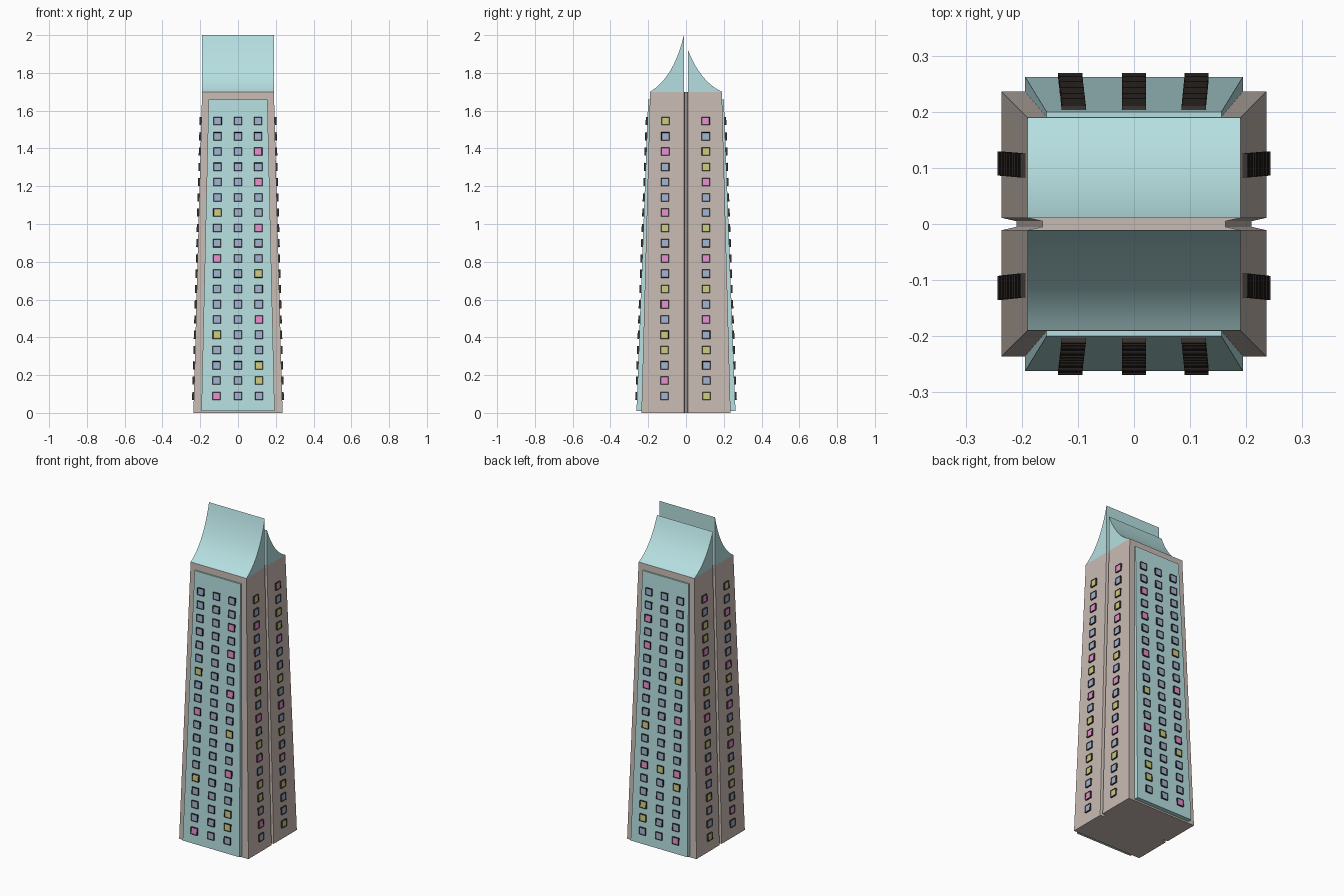
import bpy, bmesh, math
from mathutils import Vector, Matrix

if "Cube" in bpy.data.objects:
    bpy.data.objects.remove(bpy.data.objects["Cube"])


def material(name, rgb):
    m = bpy.data.materials.new(name)
    m.diffuse_color = (*rgb, 1)
    m.use_nodes = True
    m.node_tree.nodes["Principled BSDF"].inputs["Base Color"].default_value = m.diffuse_color
    return m


BEIGE = material("beige_wall", (0.58, 0.50, 0.45))
TEAL = material("teal", (0.47, 0.74, 0.75))
DARK = material("dark_frame", (0.045, 0.035, 0.03))
PANES = [material("blue_pane", (0.36, 0.45, 0.63)),
         material("pink_pane", (0.80, 0.28, 0.62)),
         material("yellow_pane", (0.60, 0.60, 0.22))]


def finish(name, bm, mats):
    bmesh.ops.recalc_face_normals(bm, faces=bm.faces)
    me = bpy.data.meshes.new(name)
    bm.to_mesh(me)
    bm.free()
    for m in mats:
        me.materials.append(m)
    ob = bpy.data.objects.new(name, me)
    bpy.context.collection.objects.link(ob)
    return ob


def loft(name, ring_a, ring_b, mat):
    """Solid between two matching rings of points."""
    bm = bmesh.new()
    a = [bm.verts.new(p) for p in ring_a]
    b = [bm.verts.new(p) for p in ring_b]
    n = len(a)
    bm.faces.new(a)
    bm.faces.new(b)
    for i in range(n):
        bm.faces.new((a[i], a[(i + 1) % n], b[(i + 1) % n], b[i]))
    return finish(name, bm, [mat])


# Tapered tower with a narrow vertical groove down each side
def tower_ring(h, groove_x, z):
    half = [(h, -h), (h, -0.011), (groove_x, -0.005),
            (groove_x, 0.005), (h, 0.011), (h, h)]
    return [(x, y, z) for x, y in half] + [(-x, -y, z) for x, y in half]


loft("tower_body", tower_ring(0.236, 0.209, 0), tower_ring(0.19, 0.163, 1.7), BEIGE)


# Raised facade panels, front and back
def panel_ring(w, y_in, y_out, z, s):
    return [(-w, s * y_in, z), (w, s * y_in, z), (w, s * y_out, z), (-w, s * y_out, z)]


for s, label in ((-1, "front"), (1, "back")):
    loft(label + "_panel", panel_ring(0.194, 0.22, 0.262, 0.01, s),
         panel_ring(0.156, 0.18, 0.20, 1.66, s), TEAL)


# Two concave roof halves with a slot between them
def roof(name, s, peak, ctrl):
    p0, p1, p2 = Vector((0.19, 1.7)), Vector(ctrl), Vector((0.011, peak))
    steps = 16
    prof = [p0 * (1 - t) ** 2 + p1 * 2 * t * (1 - t) + p2 * t * t
            for t in (i / steps for i in range(steps + 1))]
    prof.append(Vector((0.011, 1.7)))
    ob = loft(name, [(-0.19, s * p.x, p.y) for p in prof],
              [(0.19, s * p.x, p.y) for p in prof], TEAL)
    bpy.ops.object.select_all(action='DESELECT')
    bpy.context.view_layer.objects.active = ob
    ob.select_set(True)
    bpy.ops.object.shade_smooth_by_angle(angle=math.radians(30))


roof("front_roof", -1, 2.0, (0.065, 1.775))
roof("back_roof", 1, 1.92, (0.075, 1.755))


# Windows: dark box frames with a slightly recessed coloured pane
def add_window(bm, mat, colour):
    size, depth = 0.043, 0.03
    m = mat @ Matrix.Translation((0, 0, 0.009 - depth / 2)) @ Matrix.Diagonal((size, size, depth, 1))
    verts = bmesh.ops.create_cube(bm, size=1, matrix=m)["verts"]
    normal = mat.to_3x3() @ Vector((0, 0, 1))
    faces = {f for v in verts for f in v.link_faces}
    face = max(faces, key=lambda f: f.calc_center_median().dot(normal))
    bmesh.ops.inset_region(bm, faces=[face], thickness=0.004, depth=-0.002)
    face.material_index = 1 + colour


def window_wall(name, angle, low, high, columns):
    """low/high: (wall distance, z); columns: (offset at bottom, at top, colours from top)."""
    bm = bmesh.new()
    tilt = math.atan2(low[0] - high[0], high[1] - low[1])
    turn = Matrix.Rotation(angle, 4, 'Z')
    for off_low, off_high, colours in columns:
        for i, c in enumerate(colours):
            z = 1.545 - i * (1.455 / 18)
            t = (z - low[1]) / (high[1] - low[1])
            dist = low[0] + (high[0] - low[0]) * t
            off = off_low + (off_high - off_low) * t
            m = (turn @ Matrix.Translation((off, -dist, z))
                 @ Matrix.Rotation(math.pi / 2 - tilt, 4, 'X'))
            add_window(bm, m, "bpy".index(c))
    finish(name, bm, [DARK] + PANES)


PANEL = ((0.262, 0.01), (0.20, 1.66))
WALL = ((0.236, 0.0), (0.19, 1.7))
plain = "b" * 19
left = "bbbbbbybbpbbbbybbbp"
right = "bbpbpbbpbbybbpbbyyb"
side_a = "ybpbbbpybpbypbyybpb"
side_b = "pbyypbbybpbybpbybby"

window_wall("front_windows", 0, *PANEL,
            [(-0.114, -0.107, left), (0, 0, plain), (0.112, 0.106, right)])
window_wall("back_windows", math.pi, *PANEL,
            [(-0.112, -0.106, right), (0, 0, "b" * 13 + "y" + "b" * 5),
             (0.114, 0.107, "bbbbbbybbpbbbpybbbp")])
window_wall("right_windows", math.pi / 2, *WALL,
            [(-0.114, -0.109, side_a), (0.108, 0.104, side_b)])
window_wall("left_windows", -math.pi / 2, *WALL,
            [(-0.108, -0.104, side_b), (0.114, 0.109, side_a)])
